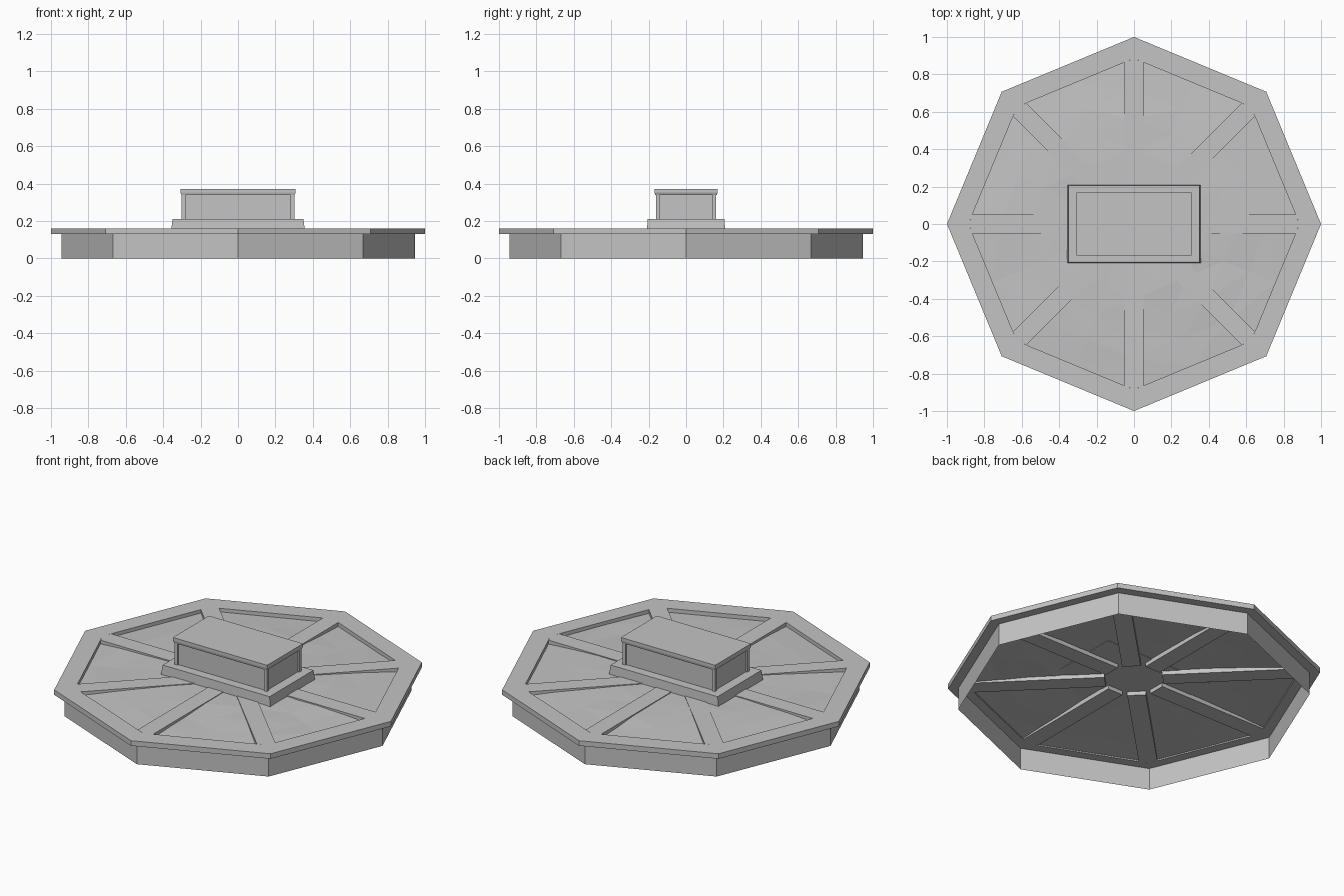
import bpy, bmesh, math, random
from mathutils import Matrix

random.seed(4)
if "Cube" in bpy.data.objects:
    bpy.data.objects.remove(bpy.data.objects["Cube"], do_unlink=True)

stone = bpy.data.materials.new("grey stone")
stone.use_nodes = True
grey = (0.55, 0.55, 0.55, 1)
stone.diffuse_color = grey
stone.node_tree.nodes["Principled BSDF"].inputs["Base Color"].default_value = grey

RIM_IN, LOW, HIGH = 0.885, 0.13, 0.16


def finish(name, bm):
    bmesh.ops.recalc_face_normals(bm, faces=bm.faces)
    mesh = bpy.data.meshes.new(name)
    bm.to_mesh(mesh)
    bm.free()
    mesh.materials.append(stone)
    obj = bpy.data.objects.new(name, mesh)
    bpy.context.collection.objects.link(obj)
    return obj


def loop(bm, radius, z, sides=8):
    return [bm.verts.new((radius * math.cos(math.tau * i / sides),
                          radius * math.sin(math.tau * i / sides), z))
            for i in range(sides)]


def bridge(bm, a, b):
    n = len(a)
    for i in range(n):
        j = (i + 1) % n
        bm.faces.new((a[i], a[j], b[j], b[i]))


def block(name, hx, hy, z0, z1, flare=1.0, x=0, y=0):
    """Box whose bottom is scaled by flare."""
    bm = bmesh.new()
    corners = ((-1, -1), (1, -1), (1, 1), (-1, 1))
    low = [bm.verts.new((x + hx * flare * a, y + hy * flare * b, z0)) for a, b in corners]
    top = [bm.verts.new((x + hx * a, y + hy * b, z1)) for a, b in corners]
    bm.faces.new(low)
    bm.faces.new(top)
    bridge(bm, low, top)
    return finish(name, bm)


# Thin outer wall, open underneath
bm = bmesh.new()
bridge(bm, loop(bm, 0.945, 0), loop(bm, 0.945, LOW))
finish("basin_wall", bm)

# Octagonal rim
bm = bmesh.new()
rings = [loop(bm, r, z) for r, z in ((1, LOW), (1, HIGH), (RIM_IN, HIGH), (RIM_IN, LOW))]
for k in range(4):
    bridge(bm, rings[k], rings[(k + 1) % 4])
finish("rim", bm)

# Eight spokes, pointed to fit the rim corners
bm = bmesh.new()
outline = ((0.155, -0.05), (0.864, -0.05), (RIM_IN, 0), (0.864, 0.05), (0.155, 0.05))
for k in range(8):
    turn = Matrix.Rotation(math.tau * k / 8, 3, "Z")
    low = [bm.verts.new(turn @ bm_v) for bm_v in
           (Matrix.Identity(3) @ Matrix.Translation((x, y, LOW)).to_translation() for x, y in outline)]
    top = [bm.verts.new((v.co.x, v.co.y, HIGH)) for v in low]
    bm.faces.new(low)
    bm.faces.new(top)
    bridge(bm, low, top)
finish("spokes", bm)

# Uneven ground filling the gaps, rising gently to the middle
bm = bmesh.new()
previous = None
for radius, z, rough in ((RIM_IN, 0.138, 0.002), (0.72, 0.145, 0.005), (0.56, 0.151, 0.005),
                         (0.4, 0.156, 0.003), (0.16, 0.156, 0)):
    ring = []
    for i in range(16):
        a = math.tau * i / 16
        r = radius * (math.cos(math.pi / 8) if i % 2 else 1)
        ring.append(bm.verts.new((r * math.cos(a), r * math.sin(a),
                                  z + random.uniform(-rough, rough))))
    if previous:
        bridge(bm, previous, ring)
    previous = ring
bm.faces.new(previous)
bmesh.ops.triangulate(bm, faces=bm.faces)
finish("ground", bm)

# Pedestal: slab, body, corner posts and cap
block("pedestal_slab", 0.35, 0.205, 0.153, 0.21, 1.02)
block("pedestal_body", 0.293, 0.152, 0.21, 0.35)
for sx, side in ((-1, "right"), (1, "left")):
    for sy, end in ((-1, "front"), (1, "back")):
        block(f"{end}_{side}_post", 0.01, 0.01, 0.21, 0.35, 1.0, sx * 0.292, sy * 0.151)
block("cap_underside", 0.308, 0.168, 0.338, 0.352, 0.98)
block("pedestal_cap", 0.308, 0.168, 0.352, 0.37)
